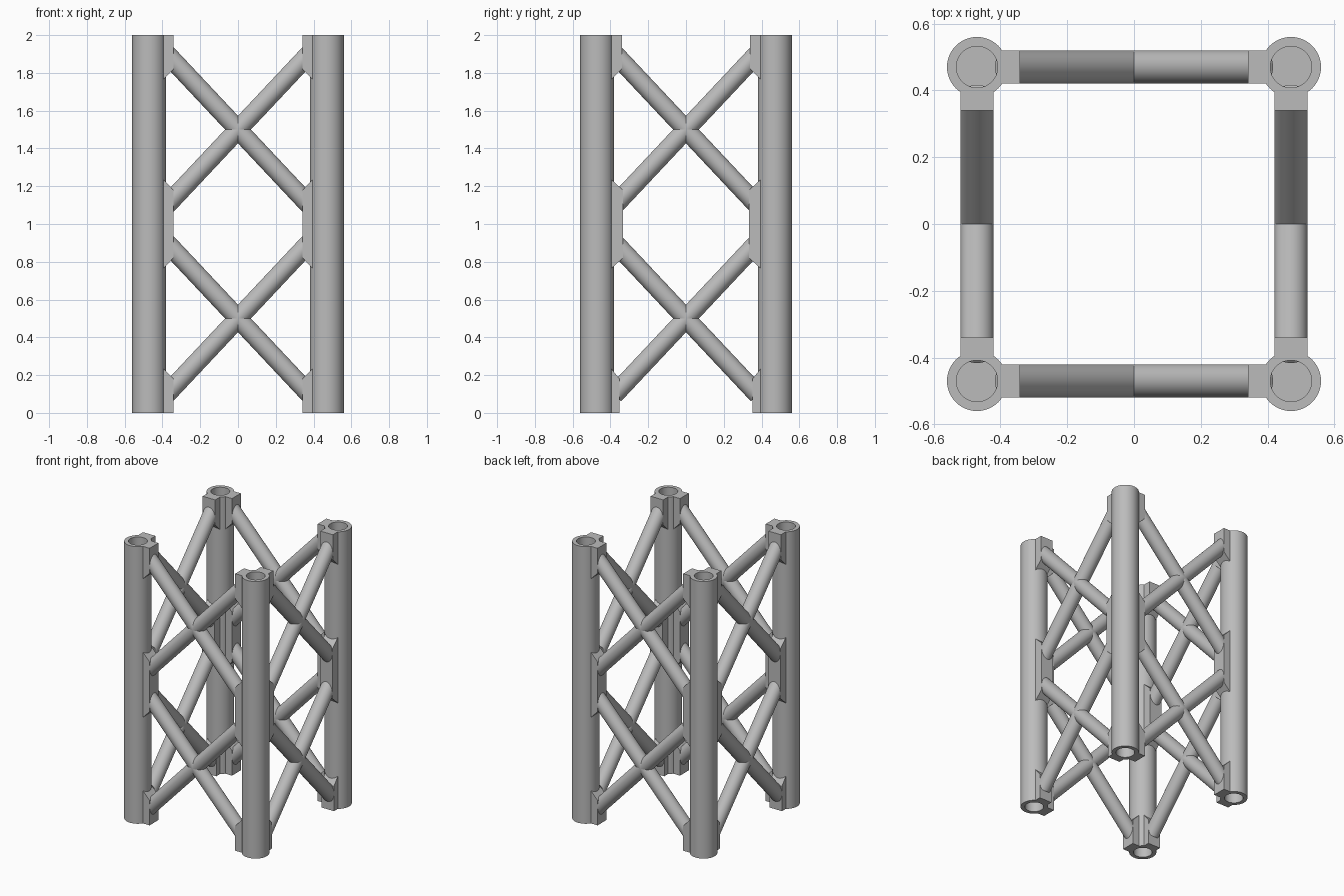
import bpy, bmesh, math
from mathutils import Vector, Matrix

cube = bpy.data.objects.get("Cube")
if cube:
    bpy.data.objects.remove(cube, do_unlink=True)

HEIGHT, CHORD, CHORD_R, BORE_R, BORE_DEPTH = 2.0, 0.47, 0.09, 0.062, 0.15
BRACE_R, BRACE_END, PANEL = 0.05, 0.38, 1.0

steel = bpy.data.materials.new("light grey metal")
steel.use_nodes = True
grey = (0.5, 0.5, 0.5, 1)
steel.diffuse_color = grey
steel.node_tree.nodes["Principled BSDF"].inputs["Base Color"].default_value = grey


def finish(name, bm, smooth=False):
    bmesh.ops.remove_doubles(bm, verts=bm.verts[:], dist=1e-5)
    bmesh.ops.recalc_face_normals(bm, faces=bm.faces[:])
    mesh = bpy.data.meshes.new(name)
    bm.to_mesh(mesh)
    bm.free()
    mesh.materials.append(steel)
    obj = bpy.data.objects.new(name, mesh)
    bpy.context.collection.objects.link(obj)
    if smooth:
        bpy.ops.object.select_all(action="DESELECT")
        obj.select_set(True)
        bpy.context.view_layer.objects.active = obj
        bpy.ops.object.shade_smooth_by_angle(angle=math.radians(35))
    return obj


def chord(name, x, y):
    # Tube with a blind socket in each end
    h, d = HEIGHT, BORE_DEPTH
    profile = [(0, d), (BORE_R, d), (BORE_R, 0), (CHORD_R, 0),
               (CHORD_R, h), (BORE_R, h), (BORE_R, h - d), (0, h - d)]
    bm = bmesh.new()
    verts = [bm.verts.new((r, 0, z)) for r, z in profile]
    edges = [bm.edges.new(pair) for pair in zip(verts, verts[1:])]
    bmesh.ops.spin(bm, geom=verts + edges, cent=(0, 0, 0), axis=(0, 0, 1),
                   angle=math.tau, steps=48, use_duplicate=False)
    finish(name, bm, True).location = (x, y, 0)


def gusset(name, outline, turn):
    # Flat plate in the xz plane, as thick as a brace
    bm = bmesh.new()
    face = bm.faces.new([bm.verts.new((x, -CHORD - BRACE_R, z)) for x, z in outline])
    out = bmesh.ops.extrude_face_region(bm, geom=[face])
    moved = [v for v in out["geom"] if isinstance(v, bmesh.types.BMVert)]
    bmesh.ops.translate(bm, verts=moved, vec=(0, 2 * BRACE_R, 0))
    bm.transform(turn)
    finish(name, bm)


def brace(name, start, end, turn):
    start, end = Vector(start), Vector(end)
    axis = end - start
    place = Matrix.Translation((start + end) / 2) @ axis.to_track_quat("Z", "Y").to_matrix().to_4x4()
    bm = bmesh.new()
    bmesh.ops.create_cone(bm, cap_ends=True, segments=40, radius1=BRACE_R,
                          radius2=BRACE_R, depth=axis.length, matrix=turn @ place)
    finish(name, bm, True)


# Corner chords
for fb, y in (("front", -CHORD), ("back", CHORD)):
    for lr, x in (("right", -CHORD), ("left", CHORD)):
        chord(f"{fb}_{lr}_chord", x, y)

# Four identical lattice sides, turned about the centre
slope = PANEL / (2 * CHORD)
for i, side in enumerate(("front", "left", "back", "right")):
    turn = Matrix.Rotation(i * math.pi / 2, 4, "Z")
    inner = (0.352, 0.334, 0.34) if i % 2 else (0.342, 0.342, 0.342)
    for s in (-1, 1):
        # Bottom, middle and top gussets, chamfered towards the braces
        root, reach, cut = 0.4, 0.24, 0.06
        for level, tip in enumerate(inner):
            low = max(0, level - reach)
            high = min(HEIGHT, level + reach)
            low_in = low + cut if level else low
            high_in = high - cut if level < 2 else high
            gusset(f"{side}_gusset", [(s * root, low), (s * tip, low_in),
                                      (s * tip, high_in), (s * root, high)], turn)
        # Crossing diagonal braces in both panels
        for mid in (0.5, 1.5):
            rise = s * slope * BRACE_END
            brace(f"{side}_brace", (-BRACE_END, -CHORD, mid - rise),
                  (BRACE_END, -CHORD, mid + rise), turn)
